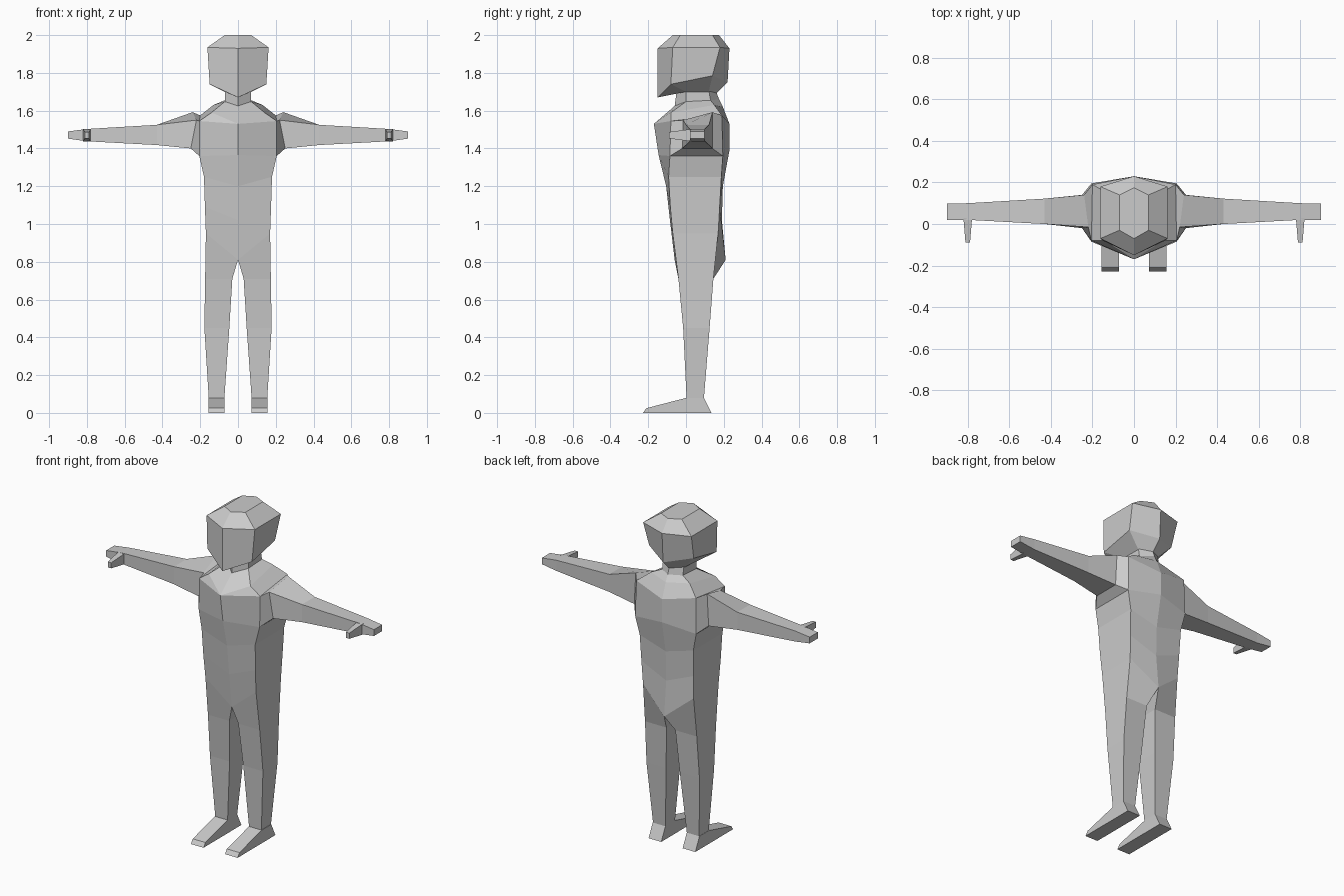
import bpy
import bmesh

cube = bpy.data.objects.get("Cube")
if cube:
    bpy.data.objects.remove(cube)

clay = bpy.data.materials.new("pale grey")
clay.use_nodes = True
GREY = (0.6, 0.6, 0.6, 1)
clay.diffuse_color = GREY
clay.node_tree.nodes["Principled BSDF"].inputs["Base Color"].default_value = GREY


def loft(name, rows, closed=True, cap_start=False, cap_end=False):
    """Bridge equal sections on the left half and mirror the part across x."""
    bm = bmesh.new()
    rings = [[bm.verts.new(p) for p in row] for row in rows]
    n = len(rings[0])
    for a, b in zip(rings, rings[1:]):
        for i in range(n if closed else n - 1):
            j = (i + 1) % n
            bm.faces.new((a[i], a[j], b[j], b[i]))
    if cap_start:
        bm.faces.new(rings[0][::-1])
    if cap_end:
        bm.faces.new(rings[-1])
    bmesh.ops.remove_doubles(bm, verts=bm.verts, dist=0.0005)
    # Turn the whole shell outward, judged from its centre
    bmesh.ops.recalc_face_normals(bm, faces=bm.faces)
    mid = sum((v.co for v in bm.verts), bm.verts[:][0].co * 0) / len(bm.verts)
    if not closed:
        mid.x = 0
    if sum(f.normal.dot(f.calc_center_median() - mid) * f.calc_area() for f in bm.faces) < 0:
        bmesh.ops.reverse_faces(bm, faces=bm.faces)
    mesh = bpy.data.meshes.new(name)
    bm.to_mesh(mesh)
    bm.free()
    mesh.materials.append(clay)
    obj = bpy.data.objects.new(name, mesh)
    bpy.context.collection.objects.link(obj)
    mirror = obj.modifiers.new("Mirror", "MIRROR")
    mirror.use_clip = True
    return obj


def box_section(x, y0, y1, z0, z1):
    return [(x, y0, z0), (x, y1, z0), (x, y1, z1), (x, y0, z1)]


def leg_section(z, x0, x1, y0, y1):
    return [(x0, y0, z), (x1, y0, z), (x1, y1, z), (x0, y1, z)]


# Each half section runs: centre front, front corner, back corner, centre back
loft("head", [
    [(0, -.07, 2), (.07, -.03, 2), (.07, .14, 2), (0, .175, 2)],
    [(0, -.15, 1.93), (.162, -.07, 1.935), (.162, .18, 1.935), (0, .23, 1.93)],
    [(0, -.15, 1.67), (.15, -.08, 1.74), (.15, .14, 1.785), (0, .22, 1.75)],
    [(0, -.05, 1.69), (.07, 0, 1.7), (.07, .12, 1.7), (0, .16, 1.69)],
], closed=False, cap_start=True, cap_end=True)

hips = [(0, -.06, .81), (.17, -.07, .95), (.17, .17, .95), (0, .21, .81)]
chest_top = [(0, -.17, 1.53), (.205, -.08, 1.545), (.2, .19, 1.575), (0, .23, 1.53)]
chest_low = [(0, -.145, 1.365), (.205, -.085, 1.36), (.205, .195, 1.36), (0, .23, 1.39)]
loft("neck_and_torso", [
    [(0, -.05, 1.7), (.07, 0, 1.71), (.07, .12, 1.71), (0, .16, 1.7)],
    [(0, -.06, 1.625), (.07, 0, 1.648), (.07, .13, 1.655), (0, .175, 1.66)],
    [(0, -.17, 1.53), (.14, -.08, 1.59), (.13, .15, 1.63), (0, .195, 1.62)],
    chest_top,
    chest_low,
    [(0, -.105, 1.2), (.18, -.092, 1.25), (.18, .187, 1.25), (0, .195, 1.2)],
    [(0, -.085, 1.02), (.175, -.083, 1.09), (.175, .178, 1.09), (0, .19, 1.02)],
    hips,
], closed=False)

# Legs split from the hip section and taper to the ankle
loft("legs", [
    hips,
    leg_section(.71, .03, .174, -.04, .145),
    leg_section(.45, .046, .178, -.015, .125),
    leg_section(.08, .072, .155, .003, .095),
])

# Arms leave the side of the chest and end in a blunt hand
loft("arms", [
    [chest_low[1], chest_low[2], chest_top[2], chest_top[1]],
    [(.25, -.02, 1.4), (.25, .14, 1.4), (.24, .14, 1.592), (.22, -.015, 1.55)],
    box_section(.43, .0, .122, 1.418, 1.525),
    box_section(.8, .02, .1, 1.438, 1.503),
    box_section(.9, .02, .098, 1.452, 1.49),
], cap_end=True)

# Thumbs point forward from the hands
loft("thumbs", [
    [(x, y, z) for x, z in ((.8 - w, 1.47 - h), (.8 + w, 1.47 - h),
                            (.8 + w, 1.47 + h), (.8 - w, 1.47 + h))]
    for y, w, h in ((.03, .021, .033), (-.09, .011, .017))
], cap_end=True)

# Wedge feet with a raised ankle and a thin toe
foot_side = [(.003, .08), (.095, .08), (.135, 0), (-.228, 0), (-.21, .025)]
loft("feet", [[(x, y, z) for y, z in foot_side] for x in (.072, .157)],
     cap_start=True, cap_end=True)
